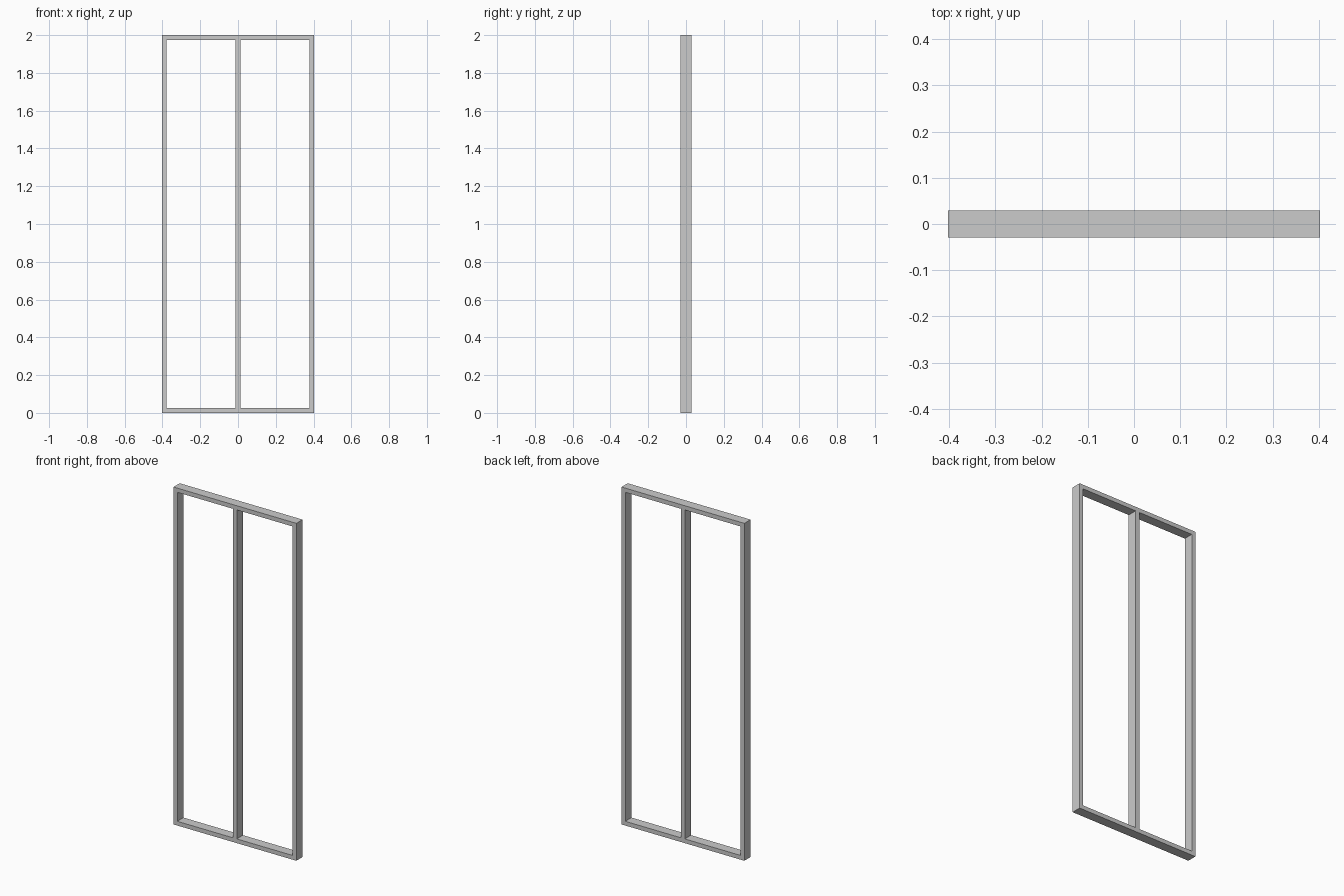
import bpy
import bmesh

default = bpy.data.objects.get("Cube")
if default:
    bpy.data.objects.remove(default, do_unlink=True)

WIDTH, HEIGHT, DEPTH, BAR = 0.806, 2.0, 0.058, 0.025

grey = bpy.data.materials.new("light_grey")
grey.use_nodes = True
colour = (0.6, 0.6, 0.6, 1)
grey.diffuse_color = colour
grey.node_tree.nodes["Principled BSDF"].inputs["Base Color"].default_value = colour

# Outer frame and centre mullion: a gridded slab with two openings left out
xs = [-WIDTH / 2, -WIDTH / 2 + BAR, -BAR / 2, BAR / 2, WIDTH / 2 - BAR, WIDTH / 2]
zs = [0, BAR, HEIGHT - BAR, HEIGHT]
bm = bmesh.new()
grid = [[bm.verts.new((x, -DEPTH / 2, z)) for z in zs] for x in xs]
for i in range(len(xs) - 1):
    for k in range(len(zs) - 1):
        if k == 1 and i in (1, 3):
            continue
        bm.faces.new((grid[i][k], grid[i + 1][k], grid[i + 1][k + 1], grid[i][k + 1]))

# Give the frame its depth
front = bm.faces[:]
back = bmesh.ops.extrude_face_region(bm, geom=front, use_keep_orig=True)
moved = [v for v in back["geom"] if isinstance(v, bmesh.types.BMVert)]
bmesh.ops.translate(bm, verts=moved, vec=(0, DEPTH, 0))
bmesh.ops.recalc_face_normals(bm, faces=bm.faces[:])

mesh = bpy.data.meshes.new("window_frame")
bm.to_mesh(mesh)
bm.free()
mesh.materials.append(grey)
frame = bpy.data.objects.new("window_frame", mesh)
bpy.context.collection.objects.link(frame)
